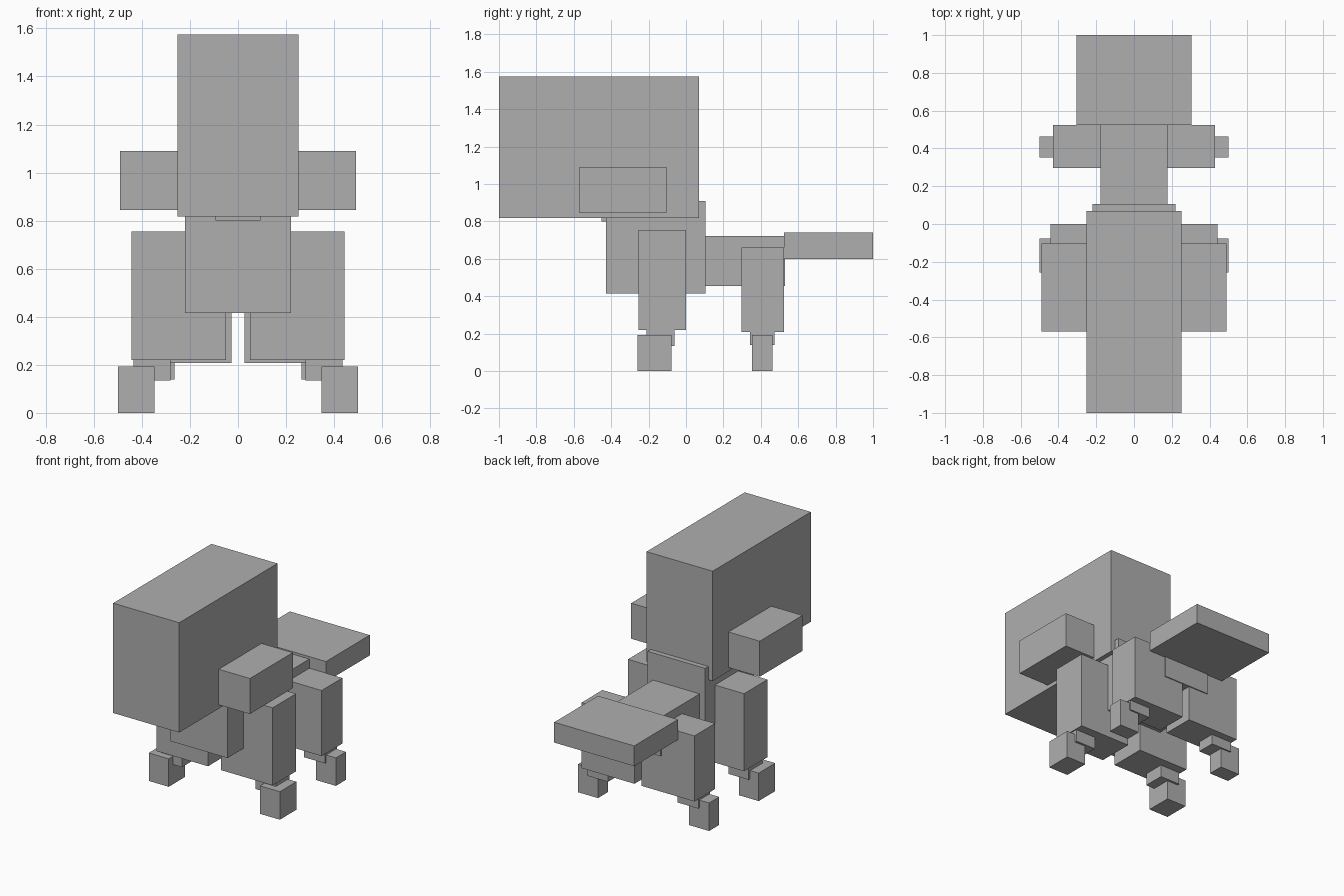
import bpy
import bmesh
from mathutils import Vector

if "Cube" in bpy.data.objects:
    bpy.data.objects.remove(bpy.data.objects["Cube"])

grey = bpy.data.materials.new("plain_grey")
grey.diffuse_color = (0.43, 0.43, 0.43, 1)
grey.use_nodes = True
grey.node_tree.nodes["Principled BSDF"].inputs["Base Color"].default_value = grey.diffuse_color


def box(name, x, y, z):
    """Axis-aligned box from (min, max) ranges."""
    lo, hi = (Vector(p) for p in zip(x, y, z))
    bm = bmesh.new()
    bmesh.ops.create_cube(bm, size=1)
    bmesh.ops.scale(bm, vec=hi - lo, verts=bm.verts)
    mesh = bpy.data.meshes.new(name)
    bm.to_mesh(mesh)
    bm.free()
    mesh.materials.append(grey)
    obj = bpy.data.objects.new(name, mesh)
    obj.location = (lo + hi) / 2
    bpy.context.collection.objects.link(obj)
    return obj


def pair(name, x, y, z):
    """Matching boxes on the right and left."""
    box("right_" + name, x, y, z)
    box("left_" + name, (-x[1], -x[0]), y, z)


# Head, ears and the neck tucked under the head
box("head", (-0.252, 0.252), (-1.0, 0.07), (0.818, 1.575))
pair("ear", (0.252, 0.49), (-0.57, -0.103), (0.845, 1.09))
box("neck", (-0.093, 0.093), (-0.452, -0.25), (0.80, 0.90))

# Body
box("chest", (-0.22, 0.22), (-0.428, 0.105), (0.415, 0.91))
box("abdomen", (-0.178, 0.178), (0.105, 0.53), (0.455, 0.723))
box("tail", (-0.305, 0.305), (0.523, 1.0), (0.60, 0.74))

# Front legs
pair("front_leg", (0.05, 0.443), (-0.255, 0.0), (0.22, 0.755))
pair("front_ankle", (0.28, 0.435), (-0.21, -0.062), (0.135, 0.25))
pair("front_foot", (0.348, 0.50), (-0.258, -0.078), (0.0, 0.193))

# Hind legs
pair("hind_leg", (0.027, 0.43), (0.297, 0.523), (0.208, 0.66))
pair("hind_ankle", (0.265, 0.425), (0.343, 0.472), (0.138, 0.25))
pair("hind_foot", (0.348, 0.50), (0.352, 0.462), (0.0, 0.193))
